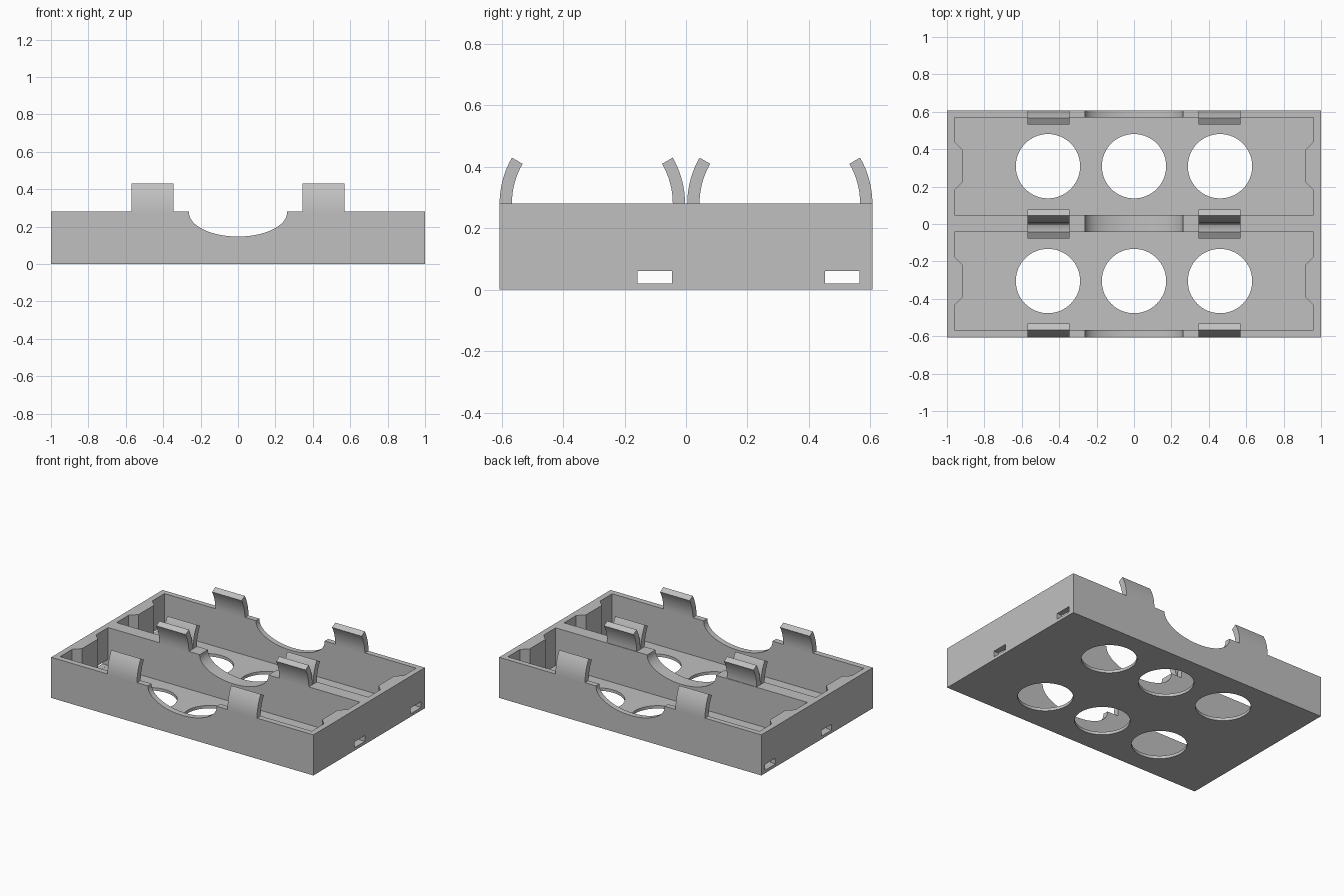
import bpy, bmesh
from math import cos, sin, pi, radians

if "Cube" in bpy.data.objects:
    bpy.data.objects.remove(bpy.data.objects["Cube"])

grey = bpy.data.materials.new("plain grey")
grey.use_nodes = True
colour = (0.53, 0.53, 0.53, 1)
grey.diffuse_color = colour
grey.node_tree.nodes["Principled BSDF"].inputs["Base Color"].default_value = colour

HALF_X, HALF_Y, TOP, FLOOR = 1.0, 0.607, 0.28, 0.02


def prism(name, profile, axis, start, end):
    """Extrude a closed 2D profile along x, y or z."""
    place = {"x": lambda u, v, w: (w, u, v),
             "y": lambda u, v, w: (u, w, v),
             "z": lambda u, v, w: (u, v, w)}[axis]
    bm = bmesh.new()
    rings = [[bm.verts.new(place(u, v, w)) for u, v in profile] for w in (start, end)]
    for ring in rings:
        bm.faces.new(ring)
    count = len(profile)
    for i in range(count):
        j = (i + 1) % count
        bm.faces.new((rings[0][i], rings[0][j], rings[1][j], rings[1][i]))
    bmesh.ops.recalc_face_normals(bm, faces=bm.faces[:])
    mesh = bpy.data.meshes.new(name)
    bm.to_mesh(mesh)
    bm.free()
    mesh.materials.append(grey)
    obj = bpy.data.objects.new(name, mesh)
    bpy.context.collection.objects.link(obj)
    return obj


def rectangle(u0, u1, v0, v1):
    return [(u0, v0), (u1, v0), (u1, v1), (u0, v1)]


def ellipse(u, v, ru, rv, steps=64):
    return [(u + ru * cos(2 * pi * i / steps), v + rv * sin(2 * pi * i / steps))
            for i in range(steps)]


def activate(obj):
    bpy.ops.object.select_all(action="DESELECT")
    obj.select_set(True)
    bpy.context.view_layer.objects.active = obj


def cut(target, cutter):
    cutter.hide_render = True
    activate(target)
    mod = target.modifiers.new("cut", "BOOLEAN")
    mod.operation = "DIFFERENCE"
    mod.solver = "EXACT"
    mod.object = cutter
    bpy.ops.object.modifier_apply(modifier=mod.name)
    bpy.data.objects.remove(cutter)


def smooth(obj):
    activate(obj)
    bpy.ops.object.shade_smooth_by_angle(angle=radians(30))


# Tray body
tray = prism("tray", rectangle(-HALF_X, HALF_X, -HALF_Y, HALF_Y), "z", 0, TOP)

# Two bays, each with a raised pad on both end walls
for low, high in ((-0.567, -0.043), (0.048, 0.57)):
    mid = (low + high) / 2
    right = [(0.96, low), (0.96, mid - 0.13), (0.915, mid - 0.085),
             (0.915, mid + 0.085), (0.96, mid + 0.13), (0.96, high)]
    left = [(-x, y) for x, y in reversed(right)]
    cut(tray, prism("bay_cutter", right + left, "z", FLOOR, 0.5))

    # Round floor holes
    for x in (-0.46, 0, 0.46):
        cut(tray, prism("hole_cutter", ellipse(x, mid, 0.172, 0.172), "z", -0.1, 0.1))

# Finger scoop through all long walls
scoop = [(-0.262, 0.5)] + [(0.262 * cos(pi + pi * i / 40), 0.275 + 0.128 * sin(pi + pi * i / 40))
                          for i in range(41)] + [(0.262, 0.5)]
cut(tray, prism("scoop_cutter", scoop, "y", -0.8, 0.8))

# Wire slots in the end walls
for y0, y1 in ((-0.158, -0.046), (0.452, 0.565)):
    for side in (-1, 1):
        cut(tray, prism("slot_cutter", rectangle(y0, y1, 0.021, 0.061), "x",
                        side * 0.93, side * 1.1))
smooth(tray)

# Curved retaining clips: outer face position and the way each one leans
clips = (("front", -HALF_Y, 1), ("middle_front", -0.003, -1),
         ("middle_back", 0.004, 1), ("back", HALF_Y, -1))
OUTER, INNER, STEPS = 0.30, 0.26, 8
for label, base, lean in clips:
    angles = [radians(30) * i / STEPS for i in range(STEPS + 1)]
    arc = [(r, a) for r, a in [(OUTER, a) for a in angles] + [(INNER, a) for a in reversed(angles)]]
    profile = [(base + lean * (OUTER - r * cos(a)), TOP + r * sin(a)) for r, a in arc]
    for side, word in ((-1, "right"), (1, "left")):
        smooth(prism(f"{label}_{word}_clip", profile, "x", side * 0.345, side * 0.57))
